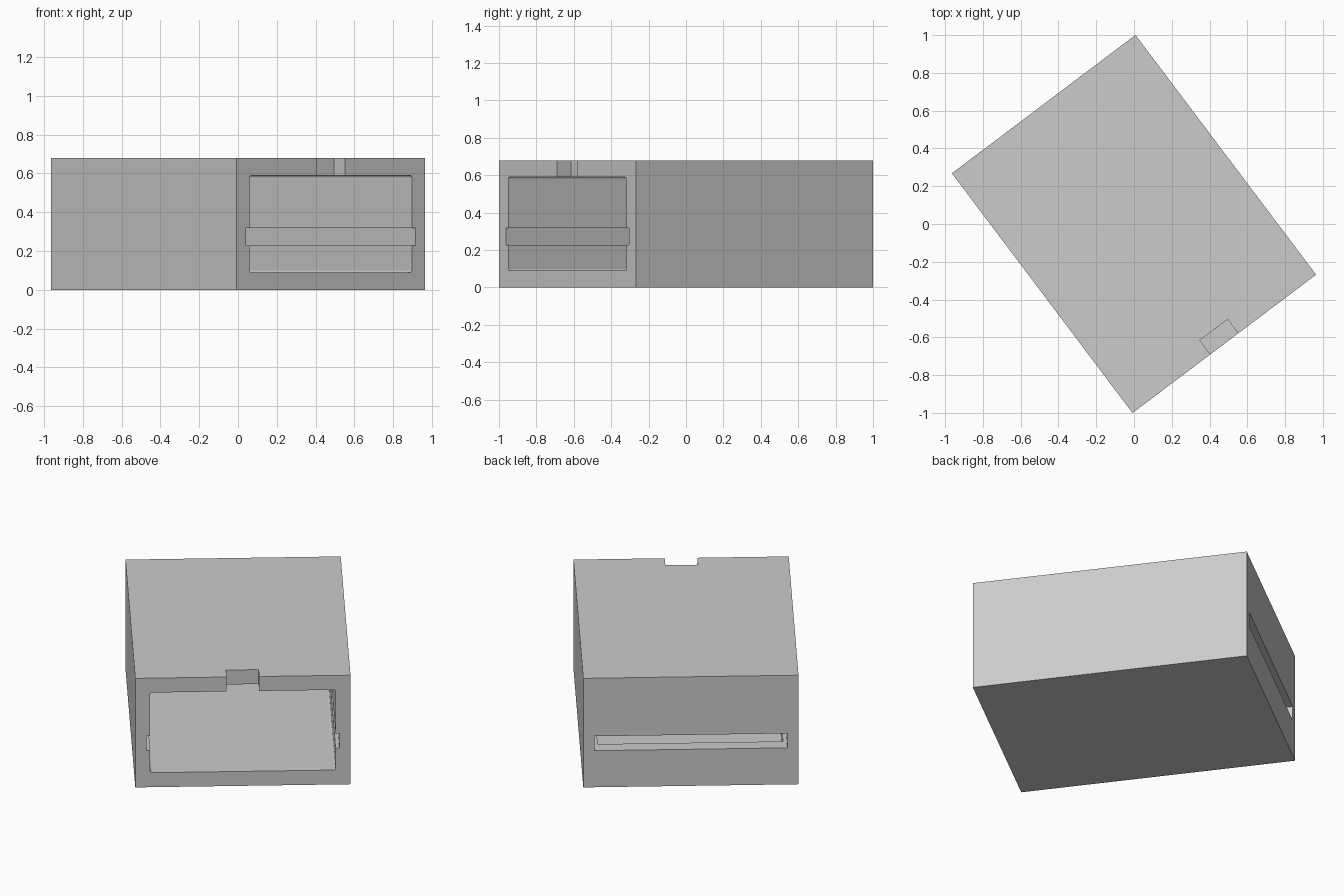
import bpy, bmesh, math
from mathutils import Matrix

WIDTH, DEPTH, HEIGHT = 1.217, 1.589, 0.68
WALL = 0.087
FRONT, BACK = -DEPTH / 2, DEPTH / 2
TURN = Matrix.Rotation(math.radians(37), 4, 'Z')

cube = bpy.data.objects.get("Cube")
if cube:
    bpy.data.objects.remove(cube, do_unlink=True)

grey = bpy.data.materials.new("plain_grey")
grey.use_nodes = True
colour = (0.6, 0.6, 0.6, 1)
grey.diffuse_color = colour
grey.node_tree.nodes["Principled BSDF"].inputs["Base Color"].default_value = colour


def box(name, half_width, y0, y1, z0, z1, rounding=0):
    """Box centred across the width; rounding softens its lengthwise edges."""
    bm = bmesh.new()
    bmesh.ops.create_cube(bm, size=1)
    for v in bm.verts:
        v.co.x *= 2 * half_width
        v.co.y = y0 if v.co.y < 0 else y1
        v.co.z = z0 if v.co.z < 0 else z1
    if rounding:
        edges = [e for e in bm.edges
                 if abs(e.verts[0].co.y - e.verts[1].co.y) > 0.1]
        bmesh.ops.bevel(bm, geom=edges, offset=rounding, segments=3,
                        profile=0.5, affect='EDGES')
    bmesh.ops.transform(bm, matrix=TURN, verts=bm.verts)
    mesh = bpy.data.meshes.new(name)
    bm.to_mesh(mesh)
    bm.free()
    mesh.materials.append(grey)
    obj = bpy.data.objects.new(name, mesh)
    bpy.context.collection.objects.link(obj)
    return obj


def cut(target, cutter):
    cutter.hide_render = True
    mod = target.modifiers.new(cutter.name, 'BOOLEAN')
    mod.operation = 'DIFFERENCE'
    mod.solver = 'EXACT'
    mod.object = cutter
    bpy.context.view_layer.objects.active = target
    bpy.ops.object.modifier_apply(modifier=mod.name)
    bpy.data.objects.remove(cutter, do_unlink=True)


# Outer housing
housing = box("housing", WIDTH / 2, FRONT, BACK, 0, HEIGHT)

# Main cavity, open at the front
cut(housing, box("cavity", 0.524, FRONT - 0.1, BACK - WALL, 0.09, 0.59, 0.01))

# Side grooves running the full depth and out through a slot in the back
cut(housing, box("rail_slot", 0.546, FRONT - 0.1, BACK + 0.1, 0.228, 0.318))

# Finger notch in the top front edge
cut(housing, box("finger_notch", 0.092, FRONT - 0.1, FRONT + 0.093, 0.5, HEIGHT + 0.1))
